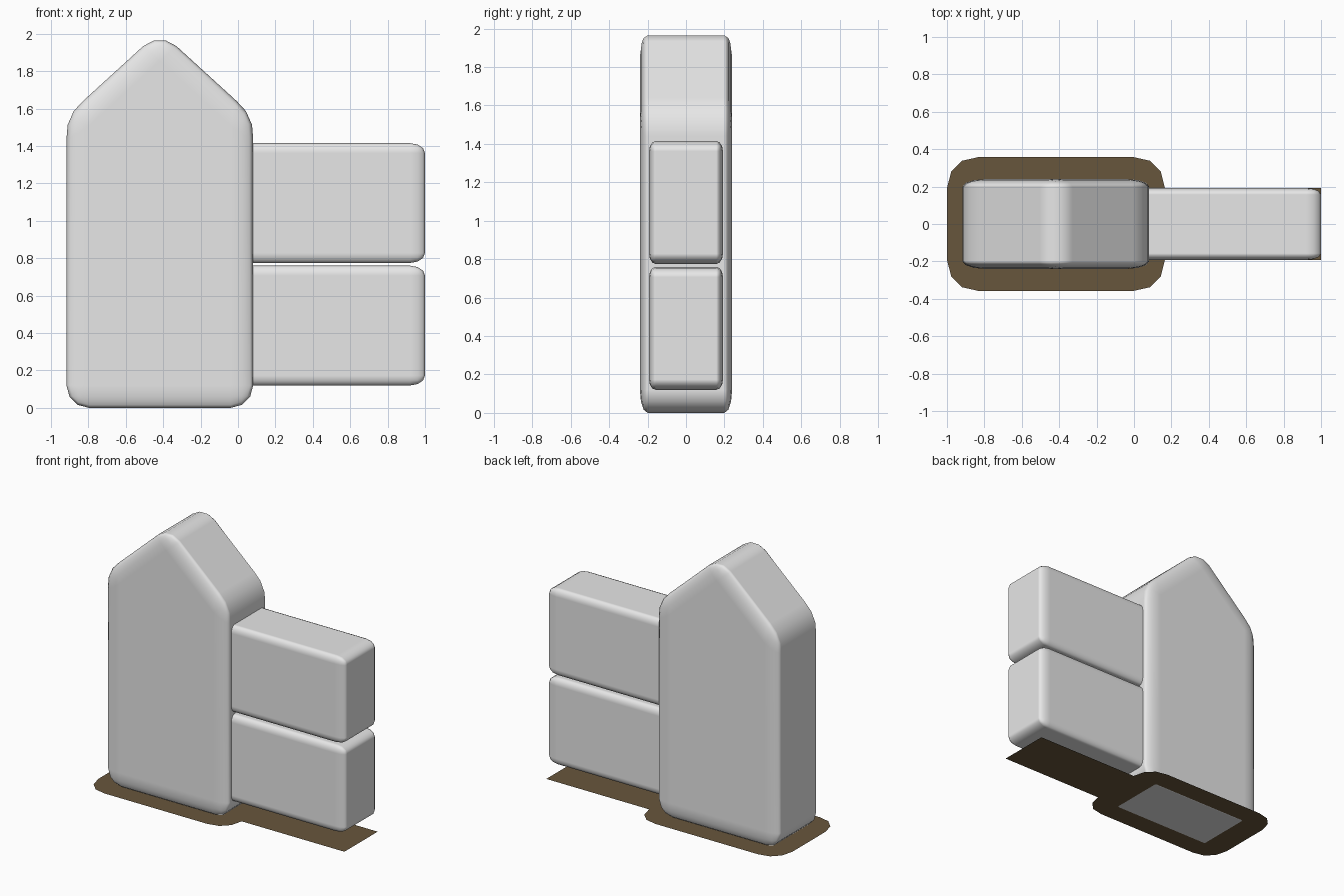
import bpy

cube = bpy.data.objects.get("Cube")
if cube:
    bpy.data.objects.remove(cube, do_unlink=True)


def material(name, rgb):
    mat = bpy.data.materials.new(name)
    mat.use_nodes = True
    mat.diffuse_color = (*rgb, 1)
    mat.node_tree.nodes["Principled BSDF"].inputs["Base Color"].default_value = (*rgb, 1)
    return mat


def mesh_object(name, verts, faces, mat):
    mesh = bpy.data.meshes.new(name)
    mesh.from_pydata(verts, [], faces)
    mesh.materials.append(mat)
    obj = bpy.data.objects.new(name, mesh)
    bpy.context.scene.collection.objects.link(obj)
    return obj


def rounded_slab(name, profile, depth, bevel, mat):
    """Extrude an x-z profile along y; bevel holds the rounding on each axis."""
    n = len(profile)
    bx, by, bz = bevel
    # Build in stretched space so one bevel width gives a different radius per axis
    verts = [(x / bx, side * depth / 2 / by, z / bz)
             for side in (-1, 1) for x, z in profile]
    faces = [tuple(range(n)), tuple(reversed(range(n, 2 * n)))]
    faces += [(i, i + n, (i + 1) % n + n, (i + 1) % n) for i in range(n)]
    obj = mesh_object(name, verts, faces, mat)
    obj.scale = bevel
    for poly in obj.data.polygons:
        poly.use_smooth = True
    mod = obj.modifiers.new("Rounded edges", 'BEVEL')
    mod.width = 1
    mod.segments = 3
    mod.limit_method = 'NONE'
    mod.harden_normals = True
    return obj


grey = material("light grey", (0.8, 0.8, 0.8))
brown = material("earth brown", (0.137, 0.092, 0.045))

# Tall gabled block
left, right, eave, ridge = -0.917, 0.081, 1.56, 2.015
tower = [(left, 0), (right, 0), (right, eave),
         ((left + right) / 2, ridge), (left, eave)]
rounded_slab("gabled_tower", tower, 0.48, (0.12, 0.04, 0.12), grey)

# Two stacked side blocks, their inner ends sunk into the tower
for name, z in (("lower_side_block", 0.12), ("upper_side_block", 0.775)):
    block = [(-0.05, z), (1, z), (1, z + 0.64), (-0.05, z + 0.64)]
    rounded_slab(name, block, 0.385, (0.08, 0.035, 0.053), grey)

# Flat ground patch: rounded around the tower, a strip under the side blocks
half = [(1, 0.193), (0.165, 0.193), (0.143, 0.28), (0.085, 0.338), (0, 0.357),
        (-0.835, 0.357), (-0.92, 0.338), (-0.977, 0.28), (-1, 0.193)]
outline = half + [(x, -y) for x, y in reversed(half)]
mesh_object("ground_patch", [(x, y, 0.004) for x, y in outline],
            [tuple(range(len(outline)))], brown)
